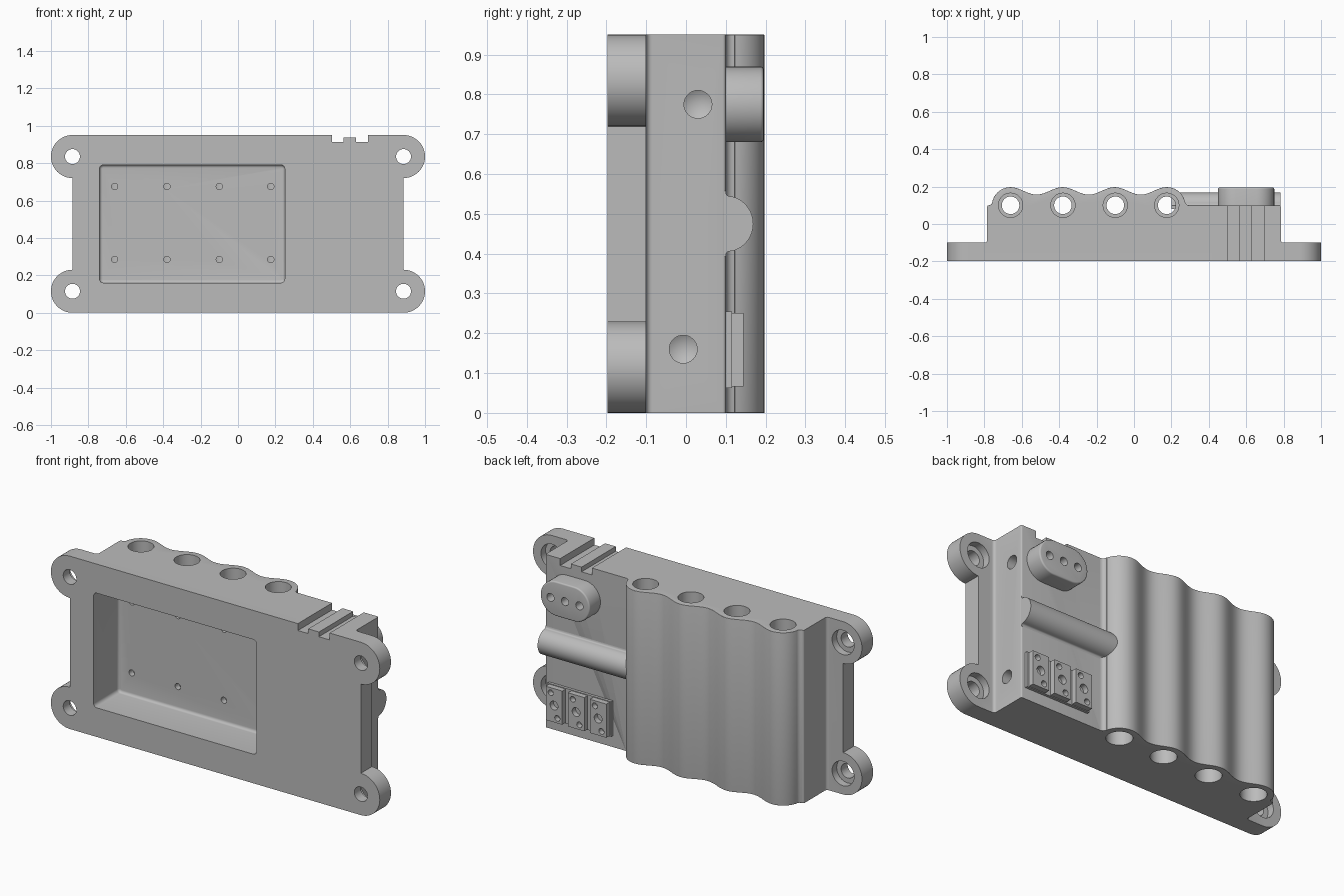
import bpy, bmesh, math
from mathutils import Vector

cube = bpy.data.objects.get("Cube")
if cube:
    bpy.data.objects.remove(cube, do_unlink=True)

grey = bpy.data.materials.new("light grey")
grey.use_nodes = True
COLOUR = (0.5, 0.5, 0.5, 1)
grey.diffuse_color = COLOUR
grey.node_tree.nodes["Principled BSDF"].inputs["Base Color"].default_value = COLOUR

PLACE = {"x": lambda u, v, w: (w, u, v),
         "y": lambda u, v, w: (u, w, v),
         "z": lambda u, v, w: (u, v, w)}
HEIGHT, DEPTH = 0.95, 0.197
TUBES = [-0.66, -0.38, -0.10, 0.175]


def arc(cu, cv, r, start, end, steps=12):
    """Points along an arc, angles in degrees."""
    angles = [math.radians(start + (end - start) * i / steps) for i in range(steps + 1)]
    return [(cu + r * math.cos(a), cv + r * math.sin(a)) for a in angles]


def circle(cu, cv, r, n=32):
    return arc(cu, cv, r, 0, 360, n)[:-1]


def rect(u0, v0, u1, v1, r=0.0):
    if not r:
        return [(u0, v0), (u1, v0), (u1, v1), (u0, v1)]
    return (arc(u1 - r, v1 - r, r, 0, 90, 6) + arc(u0 + r, v1 - r, r, 90, 180, 6)
            + arc(u0 + r, v0 + r, r, 180, 270, 6) + arc(u1 - r, v0 + r, r, 270, 360, 6))


def prism(name, pts, axis, lo, hi, round_lo=0, round_hi=0, tip=0):
    """Extrude a profile along an axis; optionally round its ends or give it a drill tip."""
    bm = bmesh.new()
    place = PLACE[axis]
    a = [bm.verts.new(place(u, v, lo)) for u, v in pts]
    b = [bm.verts.new(place(u, v, hi)) for u, v in pts]
    n = len(pts)
    caps = [bm.faces.new(a), bm.faces.new(b)]
    for i in range(n):
        j = (i + 1) % n
        bm.faces.new((a[i], a[j], b[j], b[i]))
    bmesh.ops.recalc_face_normals(bm, faces=bm.faces[:])
    if tip:
        bmesh.ops.poke(bm, faces=[caps[1]], offset=tip)
    else:
        loops = [(list(c.edges), r) for c, r in zip(caps, (round_lo, round_hi)) if r]
        for edges, r in loops:
            bmesh.ops.bevel(bm, geom=edges, offset=r, segments=4, profile=0.5,
                            affect="EDGES", clamp_overlap=True)
    mesh = bpy.data.meshes.new(name)
    bm.to_mesh(mesh)
    bm.free()
    mesh.materials.append(grey)
    ob = bpy.data.objects.new(name, mesh)
    bpy.context.collection.objects.link(ob)
    return ob


def combine(target, tool, operation="DIFFERENCE"):
    """Apply a boolean and discard the tool."""
    mod = target.modifiers.new("bool", "BOOLEAN")
    mod.operation, mod.solver, mod.object = operation, "EXACT", tool
    bpy.context.view_layer.objects.active = target
    bpy.ops.object.modifier_apply(modifier=mod.name)
    bpy.data.objects.remove(tool, do_unlink=True)


def cut(target, pts, axis, lo, hi, **kw):
    combine(target, prism("cutter", pts, axis, lo, hi, **kw))


def finish(ob):
    bpy.ops.object.select_all(action="DESELECT")
    ob.select_set(True)
    bpy.context.view_layer.objects.active = ob
    bpy.ops.object.shade_smooth_by_angle(angle=math.radians(35))


# Mounting plate with four rounded ears
EAR_X, EAR_R = 0.885, 0.115
EAR_Z = (EAR_R, HEIGHT - EAR_R)
outline = []
for z in EAR_Z:
    outline += arc(EAR_X, z, EAR_R, -90, 90, 24)
for z in reversed(EAR_Z):
    outline += arc(-EAR_X, z, EAR_R, 90, 270, 24)
housing = prism("housing", outline, "y", -DEPTH, -0.1)

# Main body, flared where it meets the plate
half = [(0.80, -0.15), (0.80, -0.1)] + arc(0.80, -0.085, 0.015, 270, 180, 5)
right = half + arc(0.777, 0.092, 0.008, 0, 90, 4)
left = [(-x, y) for x, y in reversed(right)]
combine(housing, prism("body", right + left, "z", 0, HEIGHT), "UNION")

# Wavy cover over the four tubes
wave = [(0.295, 0.06), (0.295, 0.1)] + arc(0.295, 0.122, 0.022, 270, 180, 5)
wave += arc(TUBES[3], 0.097, 0.1, 15, 80, 10)
pitch, steps = (TUBES[3] - TUBES[0]) / 3, 48
for i in range(steps + 1):
    t = 3 * i / steps
    wave.append((TUBES[3] - t * pitch, DEPTH - 0.02 + 0.02 * math.cos(2 * math.pi * t)))
wave += arc(TUBES[0], 0.097, 0.1, 100, 165, 10)
wave += arc(-0.778, 0.122, 0.022, 0, -90, 5) + [(-0.778, 0.06)]
combine(housing, prism("cover", wave, "z", 0, HEIGHT, 0.008, 0.008), "UNION")

# Front pocket
cut(housing, rect(-0.74, 0.16, 0.25, 0.79, 0.02), "y", -0.3, 0.02, round_hi=0.015)

# Tubes with counterbored ends, and contact holes from the pocket
for x in TUBES:
    cut(housing, circle(x, 0.1, 0.047), "z", -0.1, HEIGHT + 0.1)
    cut(housing, circle(x, 0.1, 0.065), "z", -0.1, 0.1)
    cut(housing, circle(x, 0.1, 0.065), "z", HEIGHT - 0.1, HEIGHT + 0.1)
    for z in (0.285, 0.675):
        cut(housing, circle(x, z, 0.017, 16), "y", 0, 0.08)

# Ear holes with counterbores at the back
for x in (-EAR_X, EAR_X):
    for z in EAR_Z:
        cut(housing, circle(x, z, 0.04), "y", -0.3, 0)
        cut(housing, circle(x, z, 0.067), "y", -0.14, -0.05)

# Stepped notch in the top edge
notch = [(0.502, 1), (0.502, 0.912), (0.565, 0.912), (0.565, 0.938),
         (0.63, 0.938), (0.63, 0.912), (0.695, 0.912), (0.695, 1)]
cut(housing, notch, "y", -0.3, 0.3)

# Drilled holes in the left side
for y, z in ((0.03, 0.775), (-0.007, 0.16)):
    cut(housing, circle(y, z, 0.035), "x", 0.9, 0.67, tip=0.02)
finish(housing)

# Oval boss with three holes
boss_shape = arc(0.655, 0.775, 0.095, -90, 90, 20) + arc(0.545, 0.775, 0.095, 90, 270, 20)
boss = prism("oval_boss", boss_shape, "y", 0.08, DEPTH - 0.002, round_hi=0.008)
for dx in (-0.088, 0, 0.088):
    cut(boss, circle(0.6 + dx, 0.775, 0.022, 20), "y", 0.11, 0.3)
finish(boss)

# Rounded ridge across the back
ridge_shape = ([(0.08, 0.393), (0.1, 0.393)] + arc(0.11, 0.396, 0.01, 180, 90, 4)[1:]
               + arc(0.098, 0.475, 0.071, -75, 75, 24)
               + arc(0.11, 0.554, 0.01, 270, 180, 4)[:-1] + [(0.1, 0.557), (0.08, 0.557)])
finish(prism("ridge", ridge_shape, "x", 0.2, 0.784))

# Terminal block: low base and three pierced columns
finish(prism("terminal_base", rect(0.375, 0.062, 0.762, 0.255), "y", 0.08, 0.115))
for i, x in enumerate((0.433, 0.567, 0.701)):
    column = prism(f"terminal_{i + 1}", rect(x - 0.05, 0.066, x + 0.05, 0.251), "y", 0.08, 0.145)
    for dx, dz, r in ((0.02, 0.065, 0.016), (0, 0, 0.024), (-0.02, -0.065, 0.016)):
        cut(column, circle(x + dx, 0.158 + dz, r, 20), "y", 0.105, 0.2)
    finish(column)
